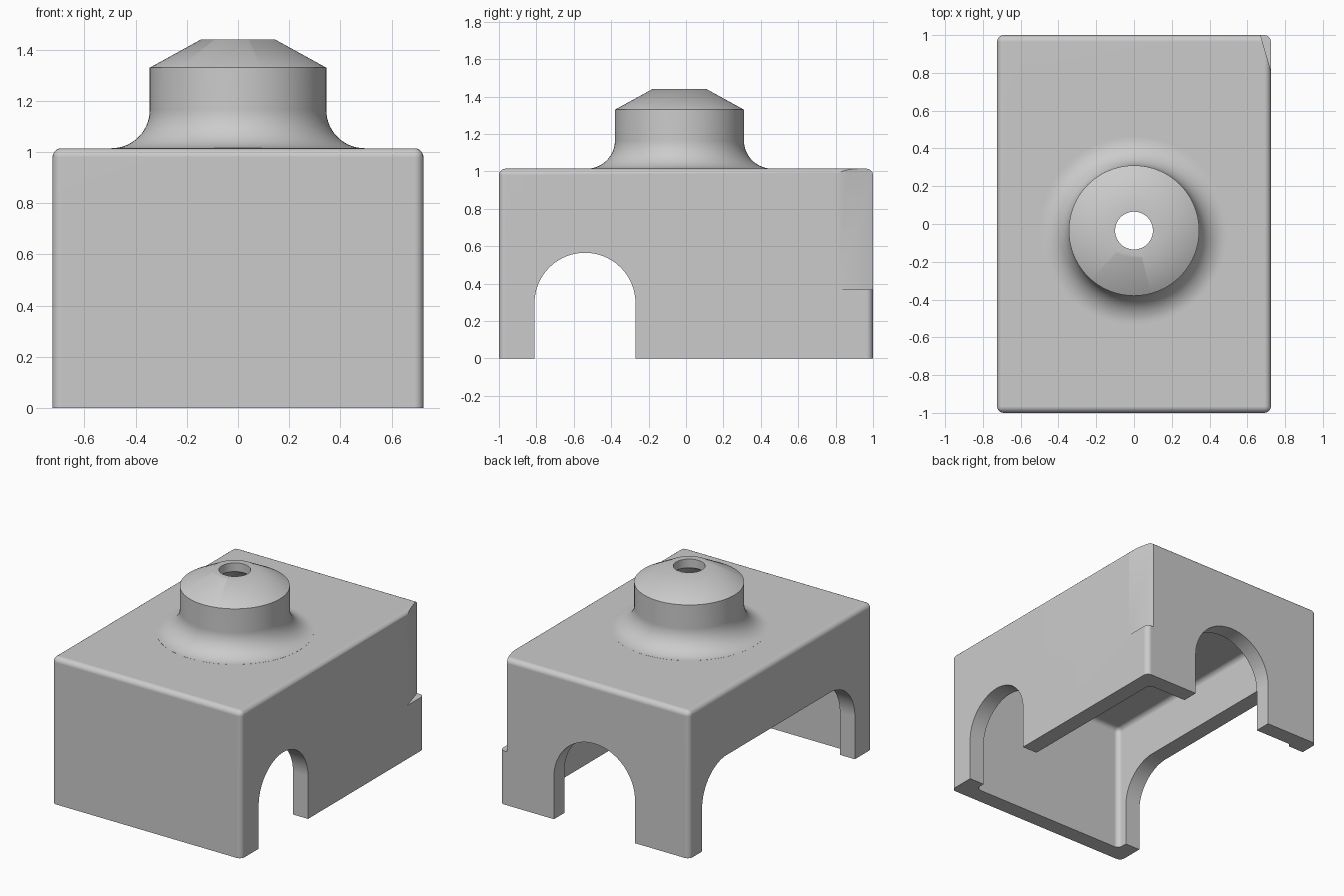
import bpy, bmesh, math
from mathutils import Matrix

if "Cube" in bpy.data.objects:
    bpy.data.objects.remove(bpy.data.objects["Cube"])

WIDTH, DEPTH, TOP, WALL = 1.45, 2.0, 1.015, 0.115
ROUND = 0.035
NECK_Y = -0.035

grey = bpy.data.materials.new("soft grey rubber")
grey.use_nodes = True
grey.diffuse_color = (0.6, 0.6, 0.6, 1)
grey.node_tree.nodes["Principled BSDF"].inputs["Base Color"].default_value = (0.6, 0.6, 0.6, 1)


def finish(bm, name):
    bmesh.ops.recalc_face_normals(bm, faces=bm.faces)
    mesh = bpy.data.meshes.new(name)
    bm.to_mesh(mesh)
    bm.free()
    mesh.materials.append(grey)
    obj = bpy.data.objects.new(name, mesh)
    bpy.context.collection.objects.link(obj)
    return obj


def rounded_box(name, sx, sy, z0, z1, r):
    """Box with rounded upright and top edges and a sharp bottom."""
    bm = bmesh.new()
    bmesh.ops.create_cube(bm, size=1)
    bmesh.ops.scale(bm, vec=(sx, sy, z1 - z0), verts=bm.verts)
    bmesh.ops.translate(bm, vec=(0, 0, (z0 + z1) / 2), verts=bm.verts)
    edges = [e for e in bm.edges if any(v.co.z > z0 + 0.01 for v in e.verts)]
    bmesh.ops.bevel(bm, geom=edges, offset=r, segments=5, profile=0.5, affect='EDGES')
    return finish(bm, name)


def lathe(name, profile, steps=96):
    """Closed solid turned about the neck axis from (radius, z) points."""
    bm = bmesh.new()
    rings = []
    for r, z in profile:
        rings.append([bm.verts.new((r * math.cos(math.tau * i / steps),
                                    NECK_Y + r * math.sin(math.tau * i / steps), z))
                      for i in range(steps)])
    for a, b in zip(rings, rings[1:]):
        for i in range(steps):
            j = (i + 1) % steps
            bm.faces.new((a[i], a[j], b[j], b[i]))
    bm.faces.new(rings[0])
    bm.faces.new(rings[-1])
    return finish(bm, name)


def prism(name, outline, start, length, matrix=Matrix()):
    """Extrude a 2D outline along z, then turn it into place."""
    bm = bmesh.new()
    face = bm.faces.new([bm.verts.new((x, y, start)) for x, y in outline])
    out = bmesh.ops.extrude_face_region(bm, geom=[face])
    moved = [v for v in out["geom"] if isinstance(v, bmesh.types.BMVert)]
    bmesh.ops.translate(bm, vec=(0, 0, length), verts=moved)
    bmesh.ops.transform(bm, matrix=matrix, verts=bm.verts)
    return finish(bm, name)


def arch(a, b, r, spring, steps=24):
    """Doorway outline from a to b with quarter-round shoulders."""
    pts = [(a, -0.1), (b, -0.1)]
    for k in range(2 * steps + 1):
        t = math.pi * k / (2 * steps)
        mid = b - r if k <= steps else a + r
        pts.append((mid + r * math.cos(t), spring + r * math.sin(t)))
        if k == steps and b - a > 2 * r + 0.01:
            pts.append((a + r, spring + r))
    return pts


def combine(body, tool, operation):
    mod = body.modifiers.new(operation.lower(), 'BOOLEAN')
    mod.operation, mod.object, mod.solver = operation, tool, 'EXACT'
    bpy.context.view_layer.objects.active = body
    bpy.ops.object.modifier_apply(modifier=mod.name)
    bpy.data.objects.remove(tool)


# Outline planes: (u, v) -> (y, z) along x, and (u, v) -> (x, z) along -y
ALONG_X = Matrix(((0, 0, 1, 0), (1, 0, 0, 0), (0, 1, 0, 0), (0, 0, 0, 1)))
ALONG_Y = Matrix(((1, 0, 0, 0), (0, 0, -1, 0), (0, 1, 0, 0), (0, 0, 0, 1)))

# Cover shell
body = rounded_box("cover", WIDTH, DEPTH, 0, TOP, ROUND)

# Corner relief above a small step
relief = prism("corner_relief", [(0.67, 1.0), (0.725, 0.81), (0.9, 0.81), (0.9, 1.2), (0.67, 1.2)],
               0.37, 1.0)
combine(body, relief, 'DIFFERENCE')

# Flared neck with a conical cap
neck_r, flare = 0.345, 0.15
flare_arc = [(neck_r + flare - flare * math.sin(t), TOP + flare - flare * math.cos(t))
             for t in (math.pi / 2 * k / 14 for k in range(1, 15))]
neck = lathe("neck", [(neck_r + flare, 0.95), (neck_r + flare, TOP + 0.0005)] + flare_arc
             + [(neck_r, 1.33), (0.145, 1.44)])
combine(body, neck, 'UNION')

# Hollow inside, neck bore and tip hole
cavity = rounded_box("cavity", WIDTH - 2 * WALL, DEPTH - 2 * WALL, -0.2, TOP - WALL, ROUND)
combine(body, cavity, 'DIFFERENCE')
bore = lathe("bore", [(0.24, 0.8), (0.24, 1.27), (0.1, 1.38), (0.1, 1.6)])
combine(body, bore, 'DIFFERENCE')

# Openings in the left, right and back walls
combine(body, prism("left_arch", arch(-0.81, -0.27, 0.27, 0.295), 0.5, 0.5, ALONG_X), 'DIFFERENCE')
combine(body, prism("right_slot", arch(-0.81, 0.86, 0.27, 0.295), -1.0, 0.5, ALONG_X), 'DIFFERENCE')
combine(body, prism("back_arch", arch(-0.31, 0.31, 0.31, 0.295), -1.2, 0.4, ALONG_Y), 'DIFFERENCE')

# Smooth rounded parts, crisp cut edges
bpy.ops.object.select_all(action='DESELECT')
body.select_set(True)
bpy.context.view_layer.objects.active = body
bpy.ops.object.shade_smooth_by_angle(angle=math.radians(30))
weighted = body.modifiers.new("even_shading", 'WEIGHTED_NORMAL')
weighted.keep_sharp = True
